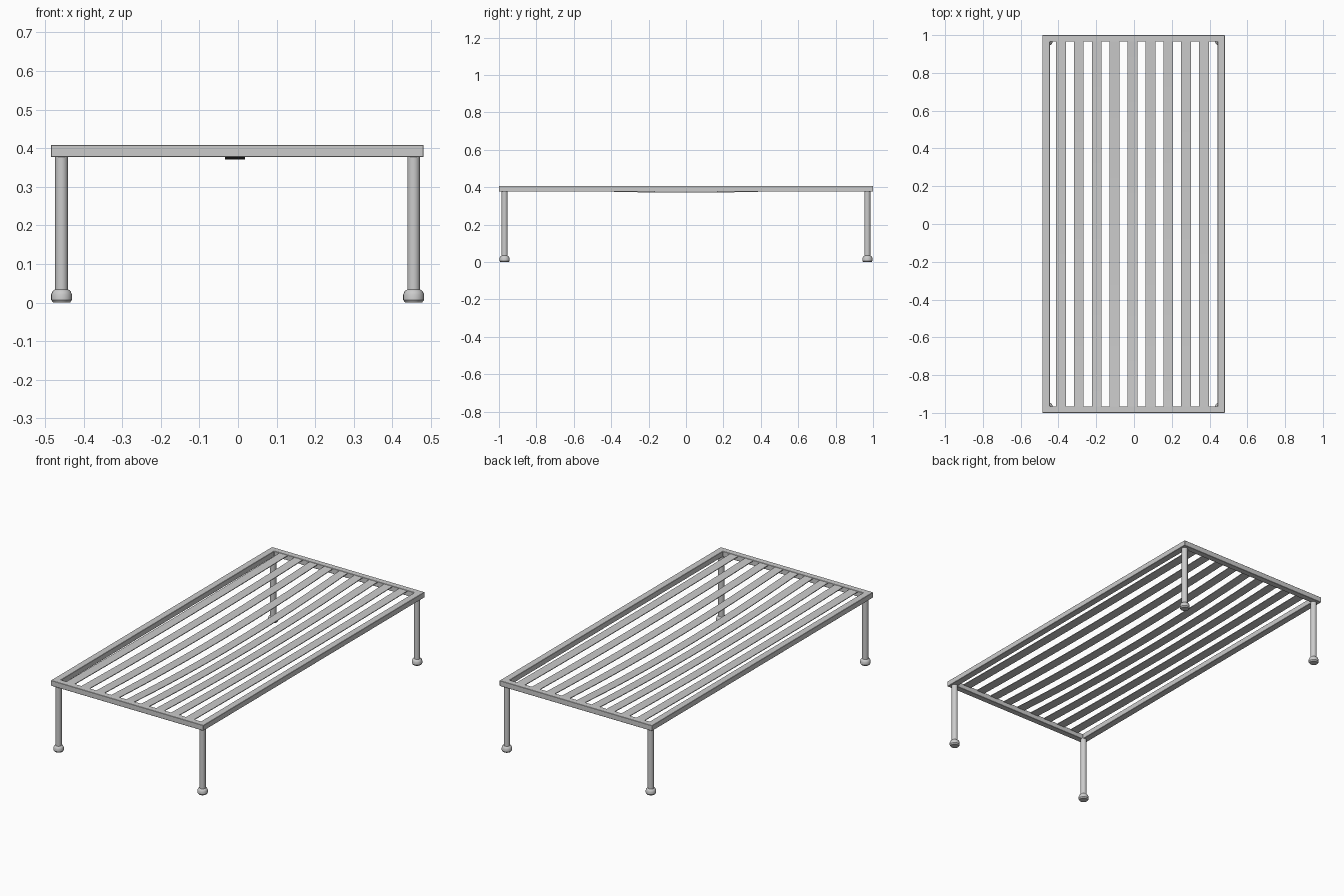
import bpy, bmesh, math

if "Cube" in bpy.data.objects:
    bpy.data.objects.remove(bpy.data.objects["Cube"])

X0, X1, Y = -0.485, 0.481, 1.0        # outer frame
ZB, ZT = 0.377, 0.408                 # frame bottom / top
WX, WY = 0.039, 0.035                 # rail widths


def finish(name, bm):
    bmesh.ops.recalc_face_normals(bm, faces=bm.faces)
    mesh = bpy.data.meshes.new(name)
    bm.to_mesh(mesh)
    bm.free()
    ob = bpy.data.objects.new(name, mesh)
    bpy.context.collection.objects.link(ob)
    return ob


# Rectangular frame with mitred corners
bm = bmesh.new()
loops = []
for dx, dy, z in ((0, 0, ZB), (0, 0, ZT), (WX, WY, ZT), (WX, WY, ZB)):
    xa, xb, y = X0 + dx, X1 - dx, Y - dy
    loops.append([bm.verts.new(p) for p in
                  ((xa, -y, z), (xb, -y, z), (xb, y, z), (xa, y, z))])
for a, b in zip(loops, loops[1:] + loops[:1]):
    for i in range(4):
        j = (i + 1) % 4
        bm.faces.new((a[i], a[j], b[j], b[i]))
frame = finish("frame", bm)
bevel = frame.modifiers.new("soft_edges", 'BEVEL')
bevel.width = 0.0015
bevel.segments = 1


# Sagging slats, lowest at the middle of the bed
def slat(name, x, sag, width=0.052, thick=0.004, steps=24):
    bm = bmesh.new()
    rings = []
    end = Y - WY + 0.002
    for k in range(steps + 1):
        t = 2 * k / steps - 1
        z = ZT - 0.002 - sag * (1 - t * t)
        rings.append([bm.verts.new((x + sx * width / 2, t * end, z + dz))
                      for sx, dz in ((-1, 0), (1, 0), (1, -thick), (-1, -thick))])
    for a, b in zip(rings, rings[1:]):
        for i in range(4):
            j = (i + 1) % 4
            bm.faces.new((a[i], a[j], b[j], b[i]))
    bm.faces.new(rings[0])
    bm.faces.new(rings[-1])
    return finish(name, bm)


for i in range(-4, 5):
    slat(f"slat_{i + 5}", -0.008 + i * 0.0947, 0.031 * (1 - abs(i) / 5))


# Round legs with flared feet, turned from one profile
PROFILE = [(0, 0), (0.022, 0), (0.027, 0.007), (0.027, 0.021), (0.023, 0.030),
           (0.0165, 0.034), (0.0165, ZB + 0.002), (0, ZB + 0.002)]


def leg(name, x, y):
    bm = bmesh.new()
    vs = [bm.verts.new((r, 0, z)) for r, z in PROFILE]
    es = [bm.edges.new(p) for p in zip(vs, vs[1:])]
    bmesh.ops.spin(bm, geom=vs + es, cent=(0, 0, 0), axis=(0, 0, 1),
                   angle=2 * math.pi, steps=20)
    bmesh.ops.remove_doubles(bm, verts=bm.verts, dist=1e-5)
    ob = finish(name, bm)
    ob.location = (x, y, 0)
    bpy.ops.object.select_all(action='DESELECT')
    ob.select_set(True)
    bpy.context.view_layer.objects.active = ob
    bpy.ops.object.shade_smooth_by_angle(angle=math.radians(35))


for side, x in (("left", -0.457), ("right", 0.455)):
    for end, y in (("front", -0.97), ("back", 0.97)):
        leg(f"{end}_{side}_leg", x, y)
